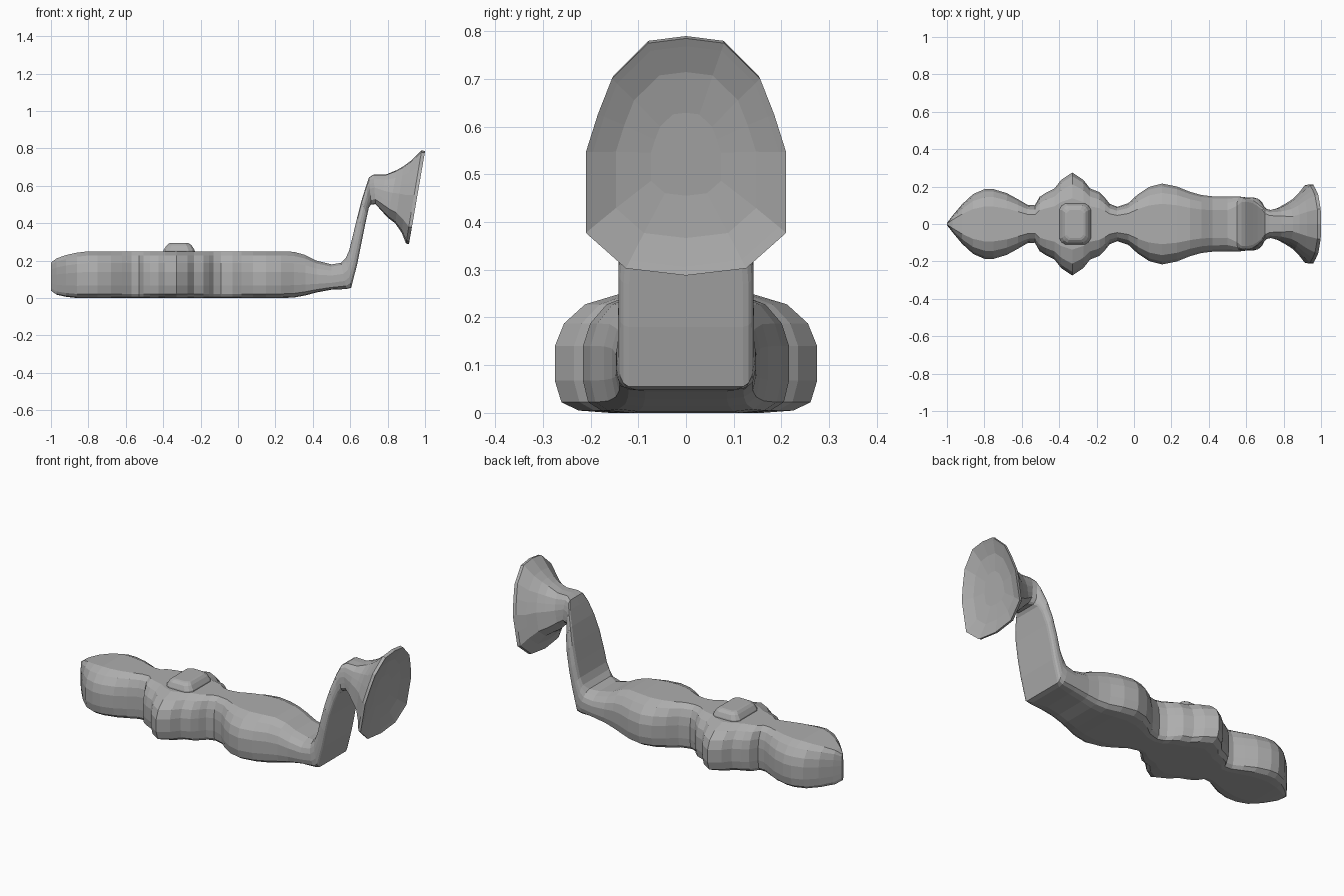
import bpy, bmesh, math
from mathutils import Vector

if "Cube" in bpy.data.objects:
    bpy.data.objects.remove(bpy.data.objects["Cube"])

grey = bpy.data.materials.new("plain grey")
grey.diffuse_color = (0.42, 0.42, 0.42, 1)
grey.use_nodes = True
grey.node_tree.nodes["Principled BSDF"].inputs["Base Color"].default_value = grey.diffuse_color

# half cross-sections: (fraction from underside to top, fraction of half width)
BODY = [(0, 0), (0, .58), (.02, .82), (.09, .95), (.27, 1), (.56, 1), (.75, .93), (.91, .77), (1, .5), (1, 0)]
NECK = [(0, 0), (0, .84), (.05, .92), (.15, .97), (.35, 1), (.6, 1), (.78, .97), (.92, .92), (1, .82), (1, 0)]
EGG = [(0, 0), (.015, .3), (.03, .6), (.18, 1), (.34, 1), (.52, 1), (.68, .88), (.83, .74), (.98, .38), (1, 0)]


def ring(a, b, w, shape):
    """Closed symmetric ring between underside point a and top point b (x, z)."""
    half = [(a[0] + (b[0] - a[0]) * t, f * w, a[1] + (b[1] - a[1]) * t) for t, f in shape]
    return half + [(x, -y, z) for x, y, z in half[-2:0:-1]]


def mix(p, q, k):
    return [(a[0] + (b[0] - a[0]) * k, a[1] + (b[1] - a[1]) * k) for a, b in zip(p, q)]


def loft(name, rings):
    bm = bmesh.new()
    rows = [[bm.verts.new(c) for c in r] for r in rings]
    n = len(rows[0])
    for r, s in zip(rows, rows[1:]):
        for i in range(n):
            bm.faces.new((r[i], r[(i + 1) % n], s[(i + 1) % n], s[i]))
    bm.faces.new(rows[0])
    bm.faces.new(rows[-1])
    bmesh.ops.recalc_face_normals(bm, faces=bm.faces)
    me = bpy.data.meshes.new(name)
    bm.to_mesh(me)
    bm.free()
    me.materials.append(grey)
    ob = bpy.data.objects.new(name, me)
    bpy.context.collection.objects.link(ob)
    return ob


# wavy body outline: x, half width
plan = [(-1, .006), (-.97, .045), (-.92, .105), (-.86, .16), (-.8, .186), (-.75, .186), (-.68, .165),
        (-.62, .132), (-.57, .103), (-.53, .1), (-.505, .145), (-.47, .168), (-.425, .19), (-.39, .235),
        (-.33, .275), (-.27, .235), (-.235, .19), (-.185, .17), (-.155, .14), (-.13, .108), (-.09, .092),
        (-.03, .112), (.02, .158), (.08, .198), (.15, .216), (.23, .2), (.3, .172), (.36, .155),
        (.42, .148), (.5, .147)]
low = {-1: .04, -.97: .018, -.92: .007, .3: .003, .36: .014, .42: .03, .5: .045}
high = {-1: .19, -.97: .212, -.92: .23, -.86: .243, .3: .247, .36: .23, .42: .2, .5: .18}
rings = [ring((x, low.get(x, 0)), (x, high.get(x, .25)), w, BODY) for x, w in plan]

# upturned neck: underside point, top point, half width
neck = [((.58, .048), (.55, .188), .146), ((.605, .055), (.575, .213), .143), ((.637, .18), (.593, .25), .142),
        ((.655, .27), (.613, .33), .142), ((.675, .37), (.637, .43), .135), ((.69, .44), (.66, .52), .118),
        ((.7, .485), (.685, .6), .095)]
rings += [ring(a, b, w, mix(BODY, NECK, min(1, (i + 1) / 2))) for i, (a, b, w) in enumerate(neck)]

# flared oval cup
cup = [((.712, .5), (.7, .645), .08), ((.735, .502), (.725, .66), .075), ((.76, .475), (.79, .66), .085),
       ((.8, .43), (.85, .685), .108), ((.84, .4), (.885, .705), .133), ((.875, .35), (.925, .735), .17),
       ((.898, .292), (.982, .79), .207), ((.914, .288), (1, .785), .21)]
rings += [ring(a, b, w, mix(NECK, EGG, min(1, (i + 1) / 4))) for i, (a, b, w) in enumerate(cup)]

# dished end face
a, b = Vector(cup[-1][0]), Vector(cup[-1][1])
mid = (a + b) / 2
inward = Vector((-(b - a).y, (b - a).x)).normalized()
for scale, depth in [(.93, .006), (.7, .024), (.35, .034)]:
    rings.append(ring(mid + (a - mid) * scale + inward * depth,
                      mid + (b - mid) * scale + inward * depth, .21 * scale, EGG))
loft("body_neck_and_cup", rings)


# raised button on top
def pad(hx, hy, z):
    k = .4
    q = [(1, 1 - k * hx / hy), (1 - k * .35, 1 - .12), (1 - k, 1)]
    pts = q + [(-x, y) for x, y in q[::-1]]
    pts += [(-x, -y) for x, y in pts]
    return [(-.315 + x * hx, y * hy, z) for x, y in pts]


loft("top_button", [pad(.085, .112, .24), pad(.083, .11, .257), pad(.068, .1, .28),
                    pad(.055, .085, .292), pad(.045, .075, .295)])
